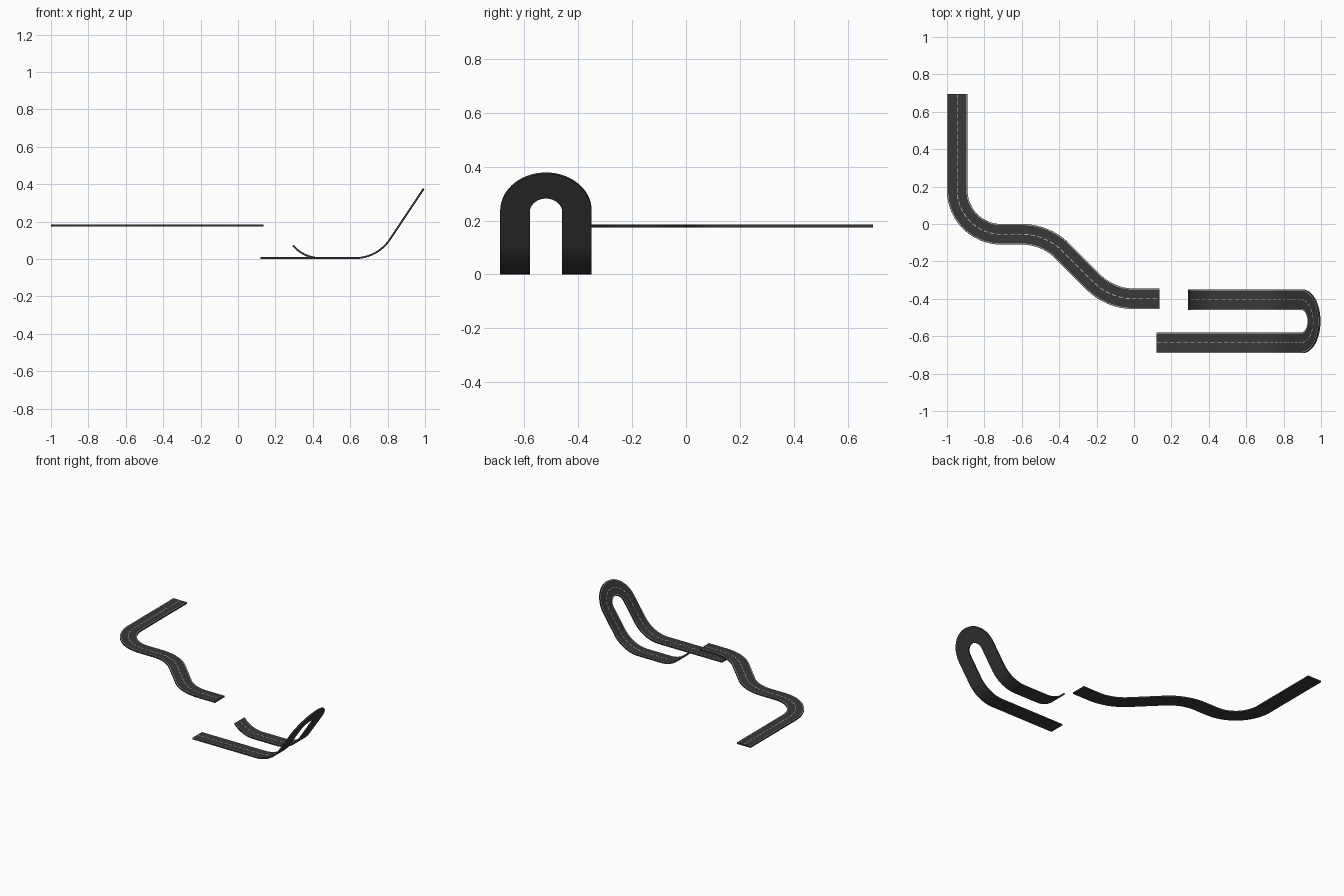
import bpy, math
from mathutils import Vector, Matrix

if "Cube" in bpy.data.objects:
    bpy.data.objects.remove(bpy.data.objects["Cube"])

WIDTH, THICK, STEP = 0.11, 0.01, 0.012


def material(name, rgb):
    m = bpy.data.materials.new(name)
    m.diffuse_color = (*rgb, 1)
    m.use_nodes = True
    m.node_tree.nodes["Principled BSDF"].inputs["Base Color"].default_value = m.diffuse_color
    return m


ASPHALT = material("asphalt", (0.04, 0.04, 0.04))
PAINT = material("road_paint", (0.6, 0.6, 0.6))


def trace(pos, fwd, moves):
    """Walk along moves; return frames (position, left, up)."""
    p, f, u = Vector(pos), Vector(fwd), Vector((0, 0, 1))
    frames = [(p.copy(), u.cross(f), u.copy())]
    for kind, amount, radius in moves:
        angle = 0 if kind == "straight" else math.radians(amount)
        length = amount if kind == "straight" else abs(angle) * radius
        n = max(1, round(length / STEP))
        axis = u.copy() if kind == "turn" else f.cross(u)
        half = Matrix.Rotation(angle / n / 2, 3, axis)
        chord = length / n if not angle else 2 * radius * math.sin(abs(angle) / n / 2)
        for _ in range(n):
            f, u = half @ f, half @ u
            p = p + f * chord
            f, u = half @ f, half @ u
            frames.append((p.copy(), u.cross(f), u.copy()))
    return frames


def make_object(name, verts, faces, mat):
    me = bpy.data.meshes.new(name)
    me.from_pydata(verts, [], faces)
    me.materials.append(mat)
    ob = bpy.data.objects.new(name, me)
    bpy.context.collection.objects.link(ob)
    bpy.ops.object.select_all(action='DESELECT')
    ob.select_set(True)
    bpy.context.view_layer.objects.active = ob
    bpy.ops.object.shade_smooth_by_angle(angle=math.radians(30))


def deck(name, frames):
    section = [(WIDTH / 2, 0), (-WIDTH / 2, 0), (-WIDTH / 2, THICK), (WIDTH / 2, THICK)]
    verts = [p + l * a + u * b for p, l, u in frames for a, b in section]
    faces = [(4*i + k, 4*i + 4 + k, 4*i + 4 + (k+1) % 4, 4*i + (k+1) % 4)
             for i in range(len(frames) - 1) for k in range(4)]
    e = 4 * (len(frames) - 1)
    faces += [(0, 1, 2, 3), (e + 3, e + 2, e + 1, e)]
    make_object(name, verts, faces, ASPHALT)


def stripe(name, frames, offset, width, keep=lambda i: True):
    verts = [p + l * (offset + s * width / 2) + u * (THICK + 0.0006)
             for p, l, u in frames for s in (1, -1)]
    faces = [(2*i, 2*i + 1, 2*i + 3, 2*i + 2)
             for i in range(len(frames) - 1) if keep(i)]
    make_object(name, verts, faces, PAINT)


def road(name, pos, fwd, moves):
    frames = trace(pos, fwd, moves)
    deck(name, frames)
    stripe(name + "_left_line", frames, 0.0505, 0.003)
    stripe(name + "_right_line", frames, -0.0505, 0.003)
    stripe(name + "_centre_dashes", frames, 0, 0.004, lambda i: i % 3 < 2)


# Raised level road with a corner and an S bend
road("raised_road", (-0.945, 0.695, 0.175), (0, -1, 0), [
    ("straight", 0.515, 0), ("turn", 90, 0.235), ("straight", 0.11, 0),
    ("turn", -45, 0.308), ("straight", 0.2327, 0), ("turn", 45, 0.308),
    ("straight", 0.135, 0)])

# Low road climbing into a banked U-turn and returning to a jump ramp
slope = 56.3
climb = (0.232 - 0.23 * (1 - math.cos(math.radians(slope)))) / math.sin(math.radians(slope))
road("loop_road", (0.12, -0.635, 0), (1, 0, 0), [
    ("straight", 0.505, 0), ("pitch", slope, 0.23), ("straight", climb, 0),
    ("turn", 180, 0.115), ("straight", climb, 0), ("pitch", slope, 0.23),
    ("straight", 0.185, 0), ("pitch", 50, 0.196)])
